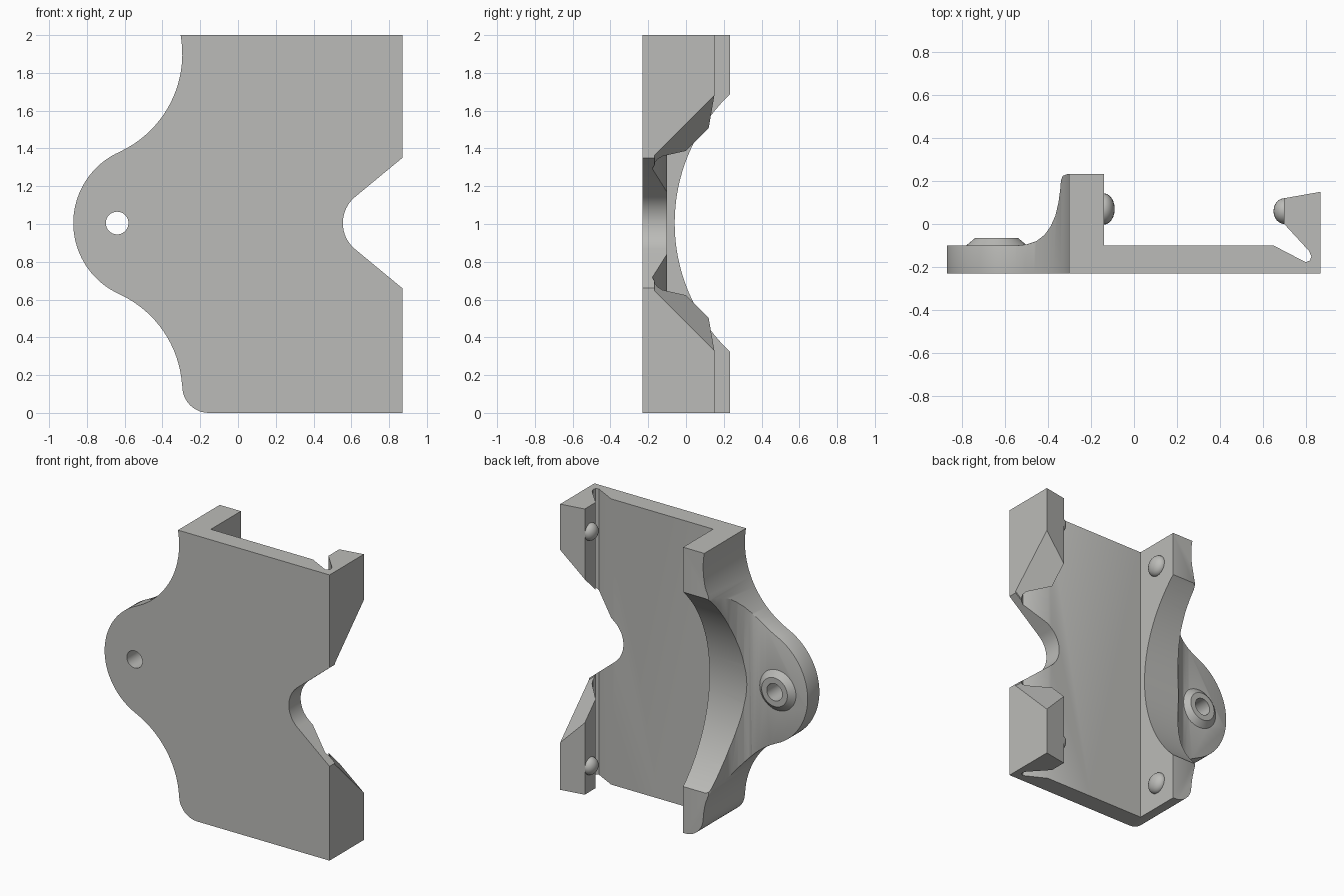
import bpy, bmesh, math
from mathutils import Matrix, Vector

if "Cube" in bpy.data.objects:
    bpy.data.objects.remove(bpy.data.objects["Cube"])

MID = 1.005  # height of the mirror plane of the features

grey = bpy.data.materials.new("warm grey")
grey.diffuse_color = (0.50, 0.50, 0.48, 1)
grey.use_nodes = True
grey.node_tree.nodes["Principled BSDF"].inputs["Base Color"].default_value = grey.diffuse_color


def arc(cx, cy, r, a0, a1, n):
    return [(cx + r * math.cos(math.radians(a0 + (a1 - a0) * i / n)),
             cy + r * math.sin(math.radians(a0 + (a1 - a0) * i / n))) for i in range(n + 1)]


def prism(name, bottom, top):
    """Closed solid between two matching loops of 3D points."""
    bm = bmesh.new()
    a = [bm.verts.new(p) for p in bottom]
    b = [bm.verts.new(p) for p in top]
    n = len(a)
    bm.faces.new(a)
    bm.faces.new(b)
    for i in range(n):
        bm.faces.new((a[i], a[(i + 1) % n], b[(i + 1) % n], b[i]))
    bmesh.ops.recalc_face_normals(bm, faces=bm.faces)
    return finish(name, bm)


def finish(name, bm):
    me = bpy.data.meshes.new(name)
    bm.to_mesh(me)
    bm.free()
    ob = bpy.data.objects.new(name, me)
    bpy.context.collection.objects.link(ob)
    me.materials.append(grey)
    return ob


def cone(name, r1, r2, depth, loc, axis, seg=48):
    bm = bmesh.new()
    rot = Vector((0, 0, 1)).rotation_difference(Vector(axis)).to_matrix().to_4x4()
    bmesh.ops.create_cone(bm, cap_ends=True, segments=seg, radius1=r1, radius2=r2,
                          depth=depth, matrix=Matrix.Translation(loc) @ rot)
    return finish(name, bm)


def boolean(ob, other, op):
    mod = ob.modifiers.new(op, 'BOOLEAN')
    mod.operation, mod.object, mod.solver = op, other, 'EXACT'
    bpy.context.view_layer.objects.active = ob
    bpy.ops.object.modifier_apply(modifier=mod.name)
    bpy.data.objects.remove(other)


# Cross-section of the channel, its hooked lip and the flared ear
section = [(-0.88, -0.23), (0.87, -0.23), (0.87, 0.15), (0.70, 0.12), (0.70, 0.0),
           (0.815, -0.125), (0.826, -0.15), (0.82, -0.17), (0.80, -0.178), (0.65, -0.10),
           (-0.14, -0.10), (-0.14, 0.232), (-0.312, 0.232), (-0.332, 0.224), (-0.34, 0.205),
           (-0.344, 0.16), (-0.352, 0.10), (-0.366, 0.04), (-0.388, -0.01), (-0.416, -0.05),
           (-0.455, -0.08), (-0.50, -0.095), (-0.55, -0.10), (-0.88, -0.10)]
body = prism("bracket_body", [(x, y, 0) for x, y in section], [(x, y, 2) for x, y in section])

# Front outline: round ear on the left, V notch on the right
outline = (arc(-0.865, 1.9, 0.57, 10.1, -64, 20) + arc(-0.46, MID, 0.412, 114, 246, 40)
           + arc(-0.865, 0.11, 0.57, 64, 4, 16) + arc(-0.155, 0.14, 0.14, 180, 270, 10)
           + [(0.95, 0.0), (0.95, 0.593), (0.87, 0.66)]
           + arc(0.735, MID, 0.18, 230, 130, 20)
           + [(0.87, 1.35), (0.95, 1.417), (0.95, 2.0)])
trim = prism("outline_trim", [(x, -0.5, z) for x, z in outline], [(x, 0.5, z) for x, z in outline])
boolean(body, trim, 'INTERSECT')

# Curved scoop out of the tall wall
boolean(body, cone("scoop", 0.94, 0.94, 0.75, (-0.505, 0.88, MID), (1, 0, 0), 128), 'DIFFERENCE')

# Flared notch through the lip
region = [(0.60, 0.0), (0.825, -0.168), (0.95, -0.168), (0.95, 0.3), (0.60, 0.3)]
half = lambda x, y: 0.345 + 0.84 * (x - 0.87) + (y + 0.18)
boolean(body, prism("lip_notch", [(x, y, MID - half(x, y)) for x, y in region],
                    [(x, y, MID + half(x, y)) for x, y in region]), 'DIFFERENCE')

# Chamfer along the back rim of the ear
bm = bmesh.new()
bm.from_mesh(body.data)
bmesh.ops.remove_doubles(bm, verts=bm.verts, dist=0.0005)
rim = []
for e in bm.edges:
    if len(e.link_faces) != 2:
        continue
    c = (e.verts[0].co + e.verts[1].co) / 2
    ny = sorted(abs(f.normal.y) for f in e.link_faces)
    if c.x < -0.45 and c.y > -0.11 and ny[0] < 0.05 and ny[1] > 0.3:
        rim.append(e)
bmesh.ops.bevel(bm, geom=rim, offset=0.02, offset_type='OFFSET', segments=2, profile=0.5,
                affect='EDGES', clamp_overlap=True)
bm.to_mesh(body.data)
bm.free()

# Raised boss and screw hole in the ear
boolean(body, cone("boss", 0.165, 0.10, 0.055, (-0.64, -0.0925, MID), (0, 1, 0)), 'UNION')
boolean(body, cone("screw_hole", 0.06, 0.06, 1, (-0.64, 0, MID), (0, 1, 0)), 'DIFFERENCE')

# Snap bumps on the inner faces of wall and lip
bumps = []
for x, y, r in ((-0.14, 0.07, 0.073), (0.70, 0.06, 0.06)):
    for z in (0.18, 1.82):
        bm = bmesh.new()
        bmesh.ops.create_uvsphere(bm, u_segments=24, v_segments=12, radius=1,
                                  matrix=Matrix.Translation((x, y, z))
                                  @ Matrix.Diagonal((0.05, r, r, 1)))
        bumps.append(finish("snap_bump", bm))

# Smooth shading with sharp edges kept
for ob in [body] + bumps:
    bpy.ops.object.select_all(action='DESELECT')
    ob.select_set(True)
    bpy.context.view_layer.objects.active = ob
    bpy.ops.object.shade_smooth_by_angle(angle=math.radians(30))
